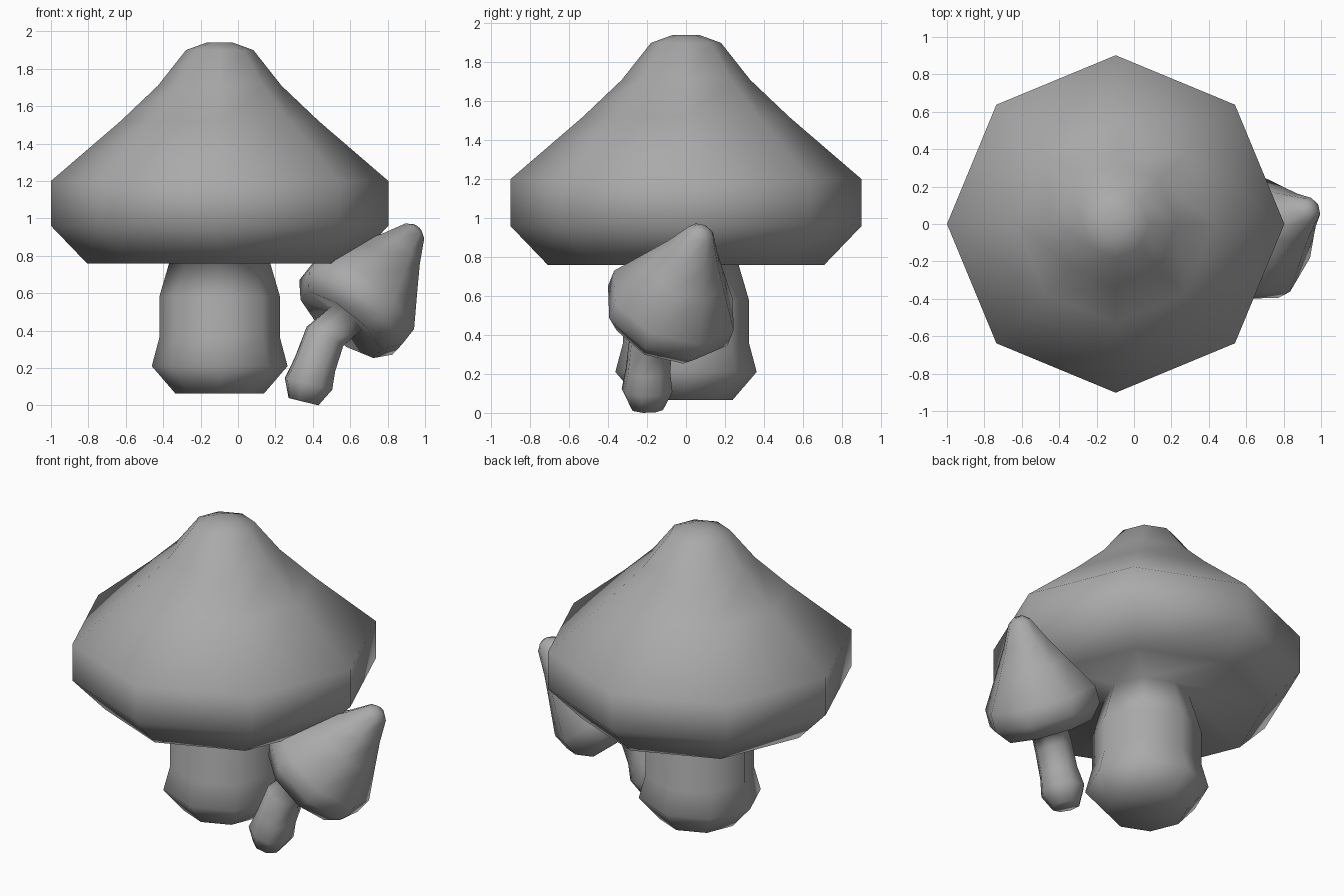
import bpy, bmesh, math
from mathutils import Vector

SIDES = 8
GREY = (0.4, 0.4, 0.4, 1)

cube = bpy.data.objects.get("Cube")
if cube:
    bpy.data.objects.remove(cube, do_unlink=True)

grey = bpy.data.materials.new("plain grey")
grey.use_nodes = True
grey.diffuse_color = GREY
grey.node_tree.nodes["Principled BSDF"].inputs["Base Color"].default_value = GREY


def loft(name, rings, phase=0):
    """Smooth octagonal body through rings of (centre, axis, radius)."""
    bm = bmesh.new()
    loops = []
    for centre, axis, radius in rings:
        turn = Vector((0, 0, 1)).rotation_difference(Vector(axis))
        loop = []
        for i in range(SIDES):
            a = math.tau * i / SIDES + phase
            offset = Vector((radius * math.cos(a), radius * math.sin(a), 0))
            loop.append(bm.verts.new(Vector(centre) + turn @ offset))
        loops.append(loop)
    for low, high in zip(loops, loops[1:]):
        for i in range(SIDES):
            j = (i + 1) % SIDES
            bm.faces.new((low[i], low[j], high[j], high[i]))
    bm.faces.new(loops[0][::-1])
    bm.faces.new(loops[-1])
    for face in bm.faces:
        face.smooth = True
    mesh = bpy.data.meshes.new(name)
    bm.to_mesh(mesh)
    bm.free()
    mesh.materials.append(grey)
    obj = bpy.data.objects.new(name, mesh)
    bpy.context.collection.objects.link(obj)


def straight(base, axis, profile):
    """Rings along a straight axis: profile is (radius, height)."""
    axis = Vector(axis).normalized()
    return [(Vector(base) + axis * h, axis, r) for r, h in profile]


# Large mushroom: the stem flows into the hollow underside of the cap
large_stem = [(0.238, 0.065), (0.363, 0.21), (0.323, 0.36), (0.323, 0.58),
              (0.25, 0.83)]
large_cap = [(0.71, 0.76), (0.902, 0.96), (0.902, 1.2), (0.53, 1.52),
             (0.33, 1.71), (0.18, 1.9), (0.07, 1.94)]
loft("large_mushroom", straight((-0.098, 0, 0), (0, 0, 1), large_stem + large_cap))

# Small leaning mushroom: a bent stem, then the tilted cap
small_stem = [
    ((0.35, -0.2, 0.02), (0.24, 0, 0.97), 0.085),
    ((0.377, -0.2, 0.115), (0.24, 0, 0.97), 0.135),
    ((0.412, -0.195, 0.22), (0.33, 0, 0.94), 0.118),
    ((0.465, -0.18, 0.37), (0.48, 0.1, 0.87), 0.115),
]
small_cap = [(0.11, -0.1), (0.27, -0.135), (0.345, -0.045), (0.345, 0.06),
             (0.22, 0.26), (0.14, 0.39), (0.07, 0.525), (0.03, 0.555)]
loft("small_mushroom",
     small_stem + straight((0.63, -0.08, 0.533), (0.59, 0.3, 0.75), small_cap),
     phase=math.radians(-15))
